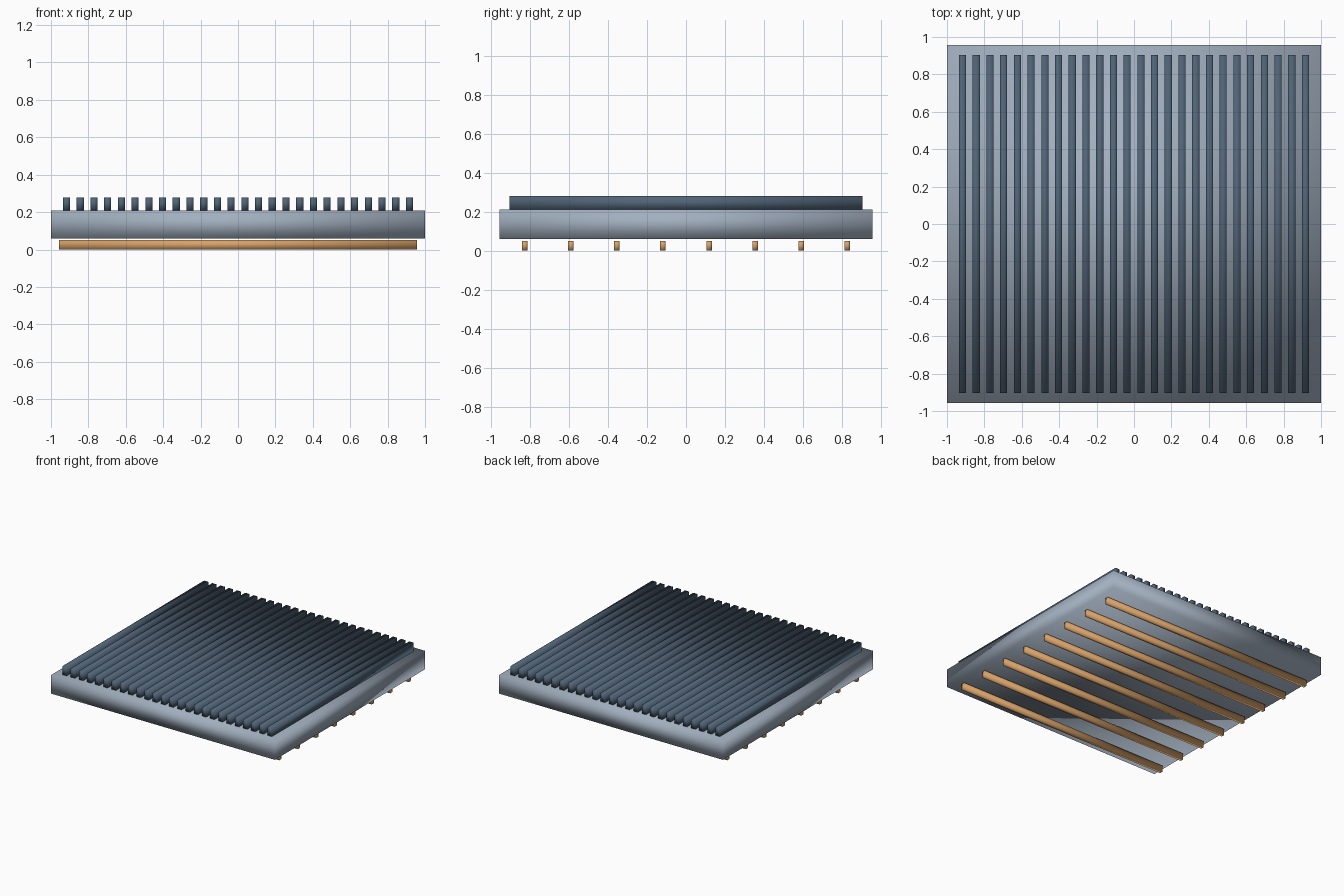
import bpy

if "Cube" in bpy.data.objects:
    bpy.data.objects.remove(bpy.data.objects["Cube"], do_unlink=True)


def make_material(name, rgb):
    mat = bpy.data.materials.new(name)
    mat.use_nodes = True
    mat.diffuse_color = (*rgb, 1)
    mat.node_tree.nodes["Principled BSDF"].inputs["Base Color"].default_value = (*rgb, 1)
    return mat


def box(name, center, size, mat):
    bpy.ops.mesh.primitive_cube_add(size=1, location=center)
    obj = bpy.context.object
    obj.name = name
    obj.scale = size
    bpy.ops.object.transform_apply(location=False, rotation=False, scale=True)
    obj.data.materials.append(mat)
    bpy.ops.object.shade_smooth()
    return obj


def spread(count, reach):
    return [reach * (2 * i / (count - 1) - 1) for i in range(count)]


grey = make_material("light steel", (0.36, 0.43, 0.52))
slate = make_material("dark slate", (0.08, 0.125, 0.18))
copper = make_material("copper", (0.68, 0.36, 0.14))

# Base slab
box("base_slab", (0, 0, 0.135), (2, 1.914, 0.15), grey)

# Row of cooling fins along the top
for i, x in enumerate(spread(26, 0.917)):
    box(f"fin_{i + 1}", (x, 0, 0.244), (0.038, 1.808, 0.07), slate)

# Copper rails hanging just below the slab
for i, y in enumerate(spread(8, 0.826)):
    box(f"rail_{i + 1}", (0, y, 0.025), (1.914, 0.028, 0.05), copper)
